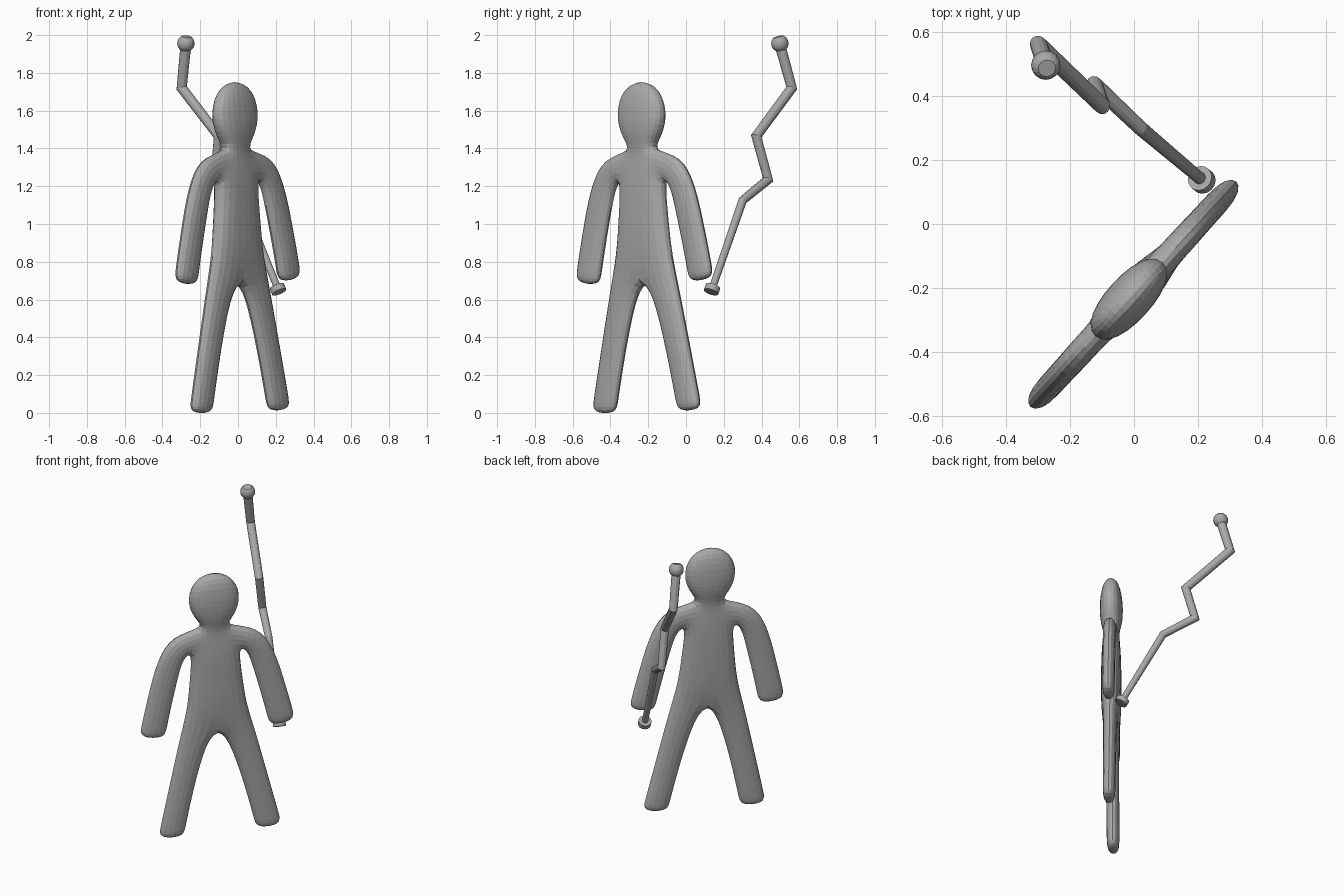
import bpy, bmesh, math
from mathutils import Vector, Matrix

if "Cube" in bpy.data.objects:
    bpy.data.objects.remove(bpy.data.objects["Cube"])

grey = bpy.data.materials.new("plain grey")
grey.diffuse_color = (0.4, 0.4, 0.4, 1)
grey.use_nodes = True
grey.node_tree.nodes["Principled BSDF"].inputs["Base Color"].default_value = grey.diffuse_color


def make_object(name, bm):
    bmesh.ops.recalc_face_normals(bm, faces=bm.faces)
    mesh = bpy.data.meshes.new(name)
    bm.to_mesh(mesh)
    bm.free()
    mesh.materials.append(grey)
    obj = bpy.data.objects.new(name, mesh)
    bpy.context.collection.objects.link(obj)
    return obj


# Figure: half a flat cage (across, up, half thickness), mirrored and rounded
P = {
    "a0": (0, 1.768, .050), "a1": (.120, 1.715, .035),    # crown
    "b0": (0, 1.58, .085), "b1": (.182, 1.58, .055),      # head
    "c0": (0, 1.45, .075), "c1": (.130, 1.45, .050),      # jaw
    "d0": (0, 1.385, .045), "d1": (.058, 1.385, .040),    # neck
    "e0": (0, 1.24, .065), "e1": (.150, 1.235, .050),     # chest
    "f0": (0, 1.03, .068), "f1": (.172, 1.03, .050),      # waist
    "g0": (0, .86, .068), "g1": (.190, .86, .052),        # hips
    "h0": (0, .715, .050), "h1": (.228, .72, .048),       # crotch
    "s1": (.270, 1.365, .045), "i1": (.200, 1.19, .045),  # shoulder
    "s2": (.375, 1.20, .043), "i2": (.225, 1.09, .043),
    "s3": (.438, .95, .042), "i3": (.268, .92, .042),
    "s4": (.483, .765, .042), "i4": (.310, .735, .042),   # hand
    "s5": (.495, .690, .038), "i5": (.322, .670, .038),
    "o1": (.268, .55, .045), "n1": (.085, .55, .045),     # leg
    "o2": (.337, .25, .043), "n2": (.165, .25, .043),
    "o3": (.380, .065, .043), "n3": (.208, .055, .043),   # foot
    "o4": (.393, -.002, .038), "n4": (.222, -.012, .038),
}
QUADS = ["a0 a1 b1 b0", "b0 b1 c1 c0", "c0 c1 d1 d0", "d0 d1 e1 e0",
         "e0 e1 f1 f0", "f0 f1 g1 g0", "g0 g1 h1 h0",
         "d1 s1 i1 e1", "s1 s2 i2 i1", "s2 s3 i3 i2", "s3 s4 i4 i3",
         "s4 s5 i5 i4", "h0 h1 o1 n1", "n1 o1 o2 n2", "n2 o2 o3 n3",
         "n3 o3 o4 n4"]


def build_figure():
    bm = bmesh.new()
    verts = {}

    def vert(key, side, face):
        u, z, t = P[key]
        k = (key, 0 if u == 0 else side, face)
        if k not in verts:
            verts[k] = bm.verts.new((u * side, face * t, z))
        return verts[k]

    edges = {}
    for side in (1, -1):
        for quad in QUADS:
            keys = quad.split()
            for face in (1, -1):
                bm.faces.new([vert(k, side, face) for k in keys])
            for a, b in zip(keys, keys[1:] + keys[:1]):
                edges.setdefault((side, frozenset((a, b))), []).append((a, b))
    # rim along every outline edge, leaving out the centre line
    for (side, _), uses in edges.items():
        a, b = uses[0]
        if len(uses) == 1 and (P[a][0] or P[b][0]):
            bm.faces.new([vert(a, side, 1), vert(b, side, 1),
                          vert(b, side, -1), vert(a, side, -1)])
    # slight sideways lean, then turn and place
    lean = (Matrix.Translation((0, 0, .6)) @ Matrix.Rotation(math.radians(-1.4), 4, 'Y')
            @ Matrix.Translation((0, 0, -.6)))
    place = Matrix.Translation((0, -.2175, .008)) @ Matrix.Rotation(math.radians(47.6), 4, 'Z')
    bm.transform(place @ lean)
    obj = make_object("figure", bm)
    sub = obj.modifiers.new("rounding", 'SUBSURF')
    sub.levels = sub.render_levels = 2


def tube(name, points, radii, sides=12):
    """Round bar along a bent path with mitred joints."""
    pts = [Vector(p) for p in points]
    dirs = [(b - a).normalized() for a, b in zip(pts, pts[1:])]
    bm = bmesh.new()
    x = dirs[0].orthogonal().normalized()
    y = dirs[0].cross(x)
    offs = [x * math.cos(2 * math.pi * i / sides) + y * math.sin(2 * math.pi * i / sides)
            for i in range(sides)]
    rings = []
    for k, (p, r) in enumerate(zip(pts, radii)):
        before, after = dirs[max(k - 1, 0)], dirs[min(k, len(dirs) - 1)]
        n = (before + after).normalized()
        mitre = [o - before * (o.dot(n) / before.dot(n)) for o in offs]
        rings.append([bm.verts.new(p + m * r) for m in mitre])
        turn = before.rotation_difference(after)
        offs = [turn @ o for o in offs]
    for a, b in zip(rings, rings[1:]):
        for i in range(sides):
            j = (i + 1) % sides
            bm.faces.new((a[i], a[j], b[j], b[i]))
    bm.faces.new(rings[0])
    bm.faces.new(rings[-1])
    return make_object(name, bm)


build_figure()

# Crooked staff
path = [(.212, .138, .655), (.02, .30, 1.125), (-.122, .435, 1.235),
        (-.102, .372, 1.465), (-.298, .56, 1.72), (-.276, .497, 1.95)]
tube("staff_shaft", path, [.019, .023, .025, .026, .027, .029])

# Flat collar at the foot of the staff
foot = Vector(path[0])
d = (Vector(path[1]) - foot).normalized()
tube("staff_foot", [foot - d * .017, foot + d * .017], [.040, .040], 16)

# Ball on top with a flat cut
top = Vector(path[-1]) + Vector((0, 0, .006))
d = (Vector(path[-1]) - Vector(path[-2])).normalized()
R = .046
angles = [math.radians(a) for a in range(-54, 55, 12)]
tube("staff_ball", [top + d * R * math.sin(a) for a in angles],
     [R * math.cos(a) for a in angles], 16)
